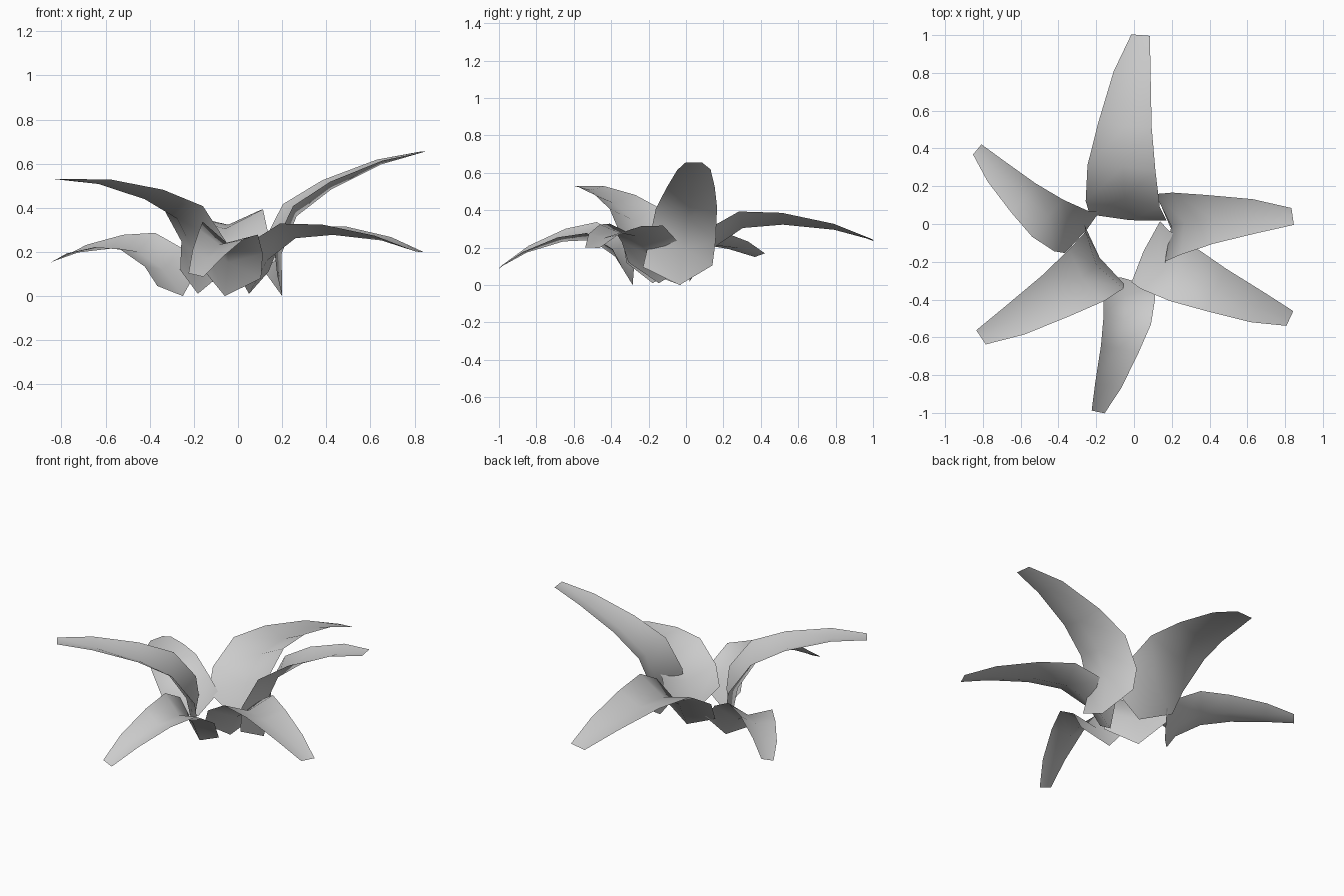
import bpy
from math import radians
from mathutils import Vector, Matrix

cube = bpy.data.objects.get("Cube")
if cube:
    bpy.data.objects.remove(cube, do_unlink=True)

# One plain grey for the whole plant
grey = bpy.data.materials.new("leaf grey")
grey.use_nodes = True
colour = (0.6, 0.6, 0.6, 1)
grey.diffuse_color = colour
grey.node_tree.nodes["Principled BSDF"].inputs["Base Color"].default_value = colour

# Leaf profile from base to tip: (outward, up) of the midrib,
# (outward, up) of the raised edges, half width
ROWS = [
    ((0, 0), (-.05, .1), .187),
    ((0, .19), (-.06, .23), .18),
    ((.07, .36), (.03, .41), .165),
    ((.225, .48), (.205, .52), .13),
    ((.45, .595), (.445, .615), .09),
    ((.64, .655), (.64, .655), .045),
]
CHORD = Vector(ROWS[-1][0])


def make_leaf(name, base, tip, roll, bow, arch=1.0):
    """Fold the profile into a blade from base to tip, bowed sideways."""
    base, tip = Vector(base), Vector(tip)
    along = (tip - base).normalized()
    side = Vector((0, 0, 1)).cross(along).normalized()
    side = Matrix.Rotation(radians(roll), 3, along) @ side
    normal = along.cross(side)
    scale = (tip - base).length / CHORD.length
    chord = CHORD.normalized()

    def place(point, offset):
        p = Vector(point)
        lift = (chord.x * p.y - chord.y * p.x) * arch
        return base + scale * (along * p.dot(chord) + normal * lift + side * offset)

    verts, faces = [], []
    for row, (rib, edge, half) in enumerate(ROWS):
        t = row / (len(ROWS) - 1)
        shift = bow * 4 * t * (1 - t)
        verts += [place(edge, shift + half), place(rib, shift), place(edge, shift - half)]
    for row in range(len(ROWS) - 1):
        for col in range(2):
            a = row * 3 + col
            faces.append((a, a + 1, a + 4, a + 3))

    mesh = bpy.data.meshes.new(name)
    mesh.from_pydata(verts, [], faces)
    # Keep the upper side of the blade as the front of each face
    if sum(p.normal.dot(normal) for p in mesh.polygons) < 0:
        mesh.flip_normals()
    mesh.materials.append(grey)
    mesh.shade_smooth()
    leaf = bpy.data.objects.new(name, mesh)
    bpy.context.collection.objects.link(leaf)


# Six leaves around the open centre
make_leaf("back_leaf", (-.02, .02, .02), (.035, 1, .24), -6, .03)
make_leaf("left_leaf", (.2, -.035, 0), (.84, .04, .655), 2, .045)
make_leaf("front_left_leaf", (.05, -.145, .01), (.825, -.5, .2), -2, -.035)
make_leaf("front_leaf", (-.06, -.285, 0), (-.19, -.995, .095), -13, 0, 1.35)
make_leaf("front_right_leaf", (-.182, -.178, .01), (-.81, -.6, .53), 0, .04)
make_leaf("back_right_leaf", (-.25, -.03, 0), (-.83, .395, .16), -16, .02)
